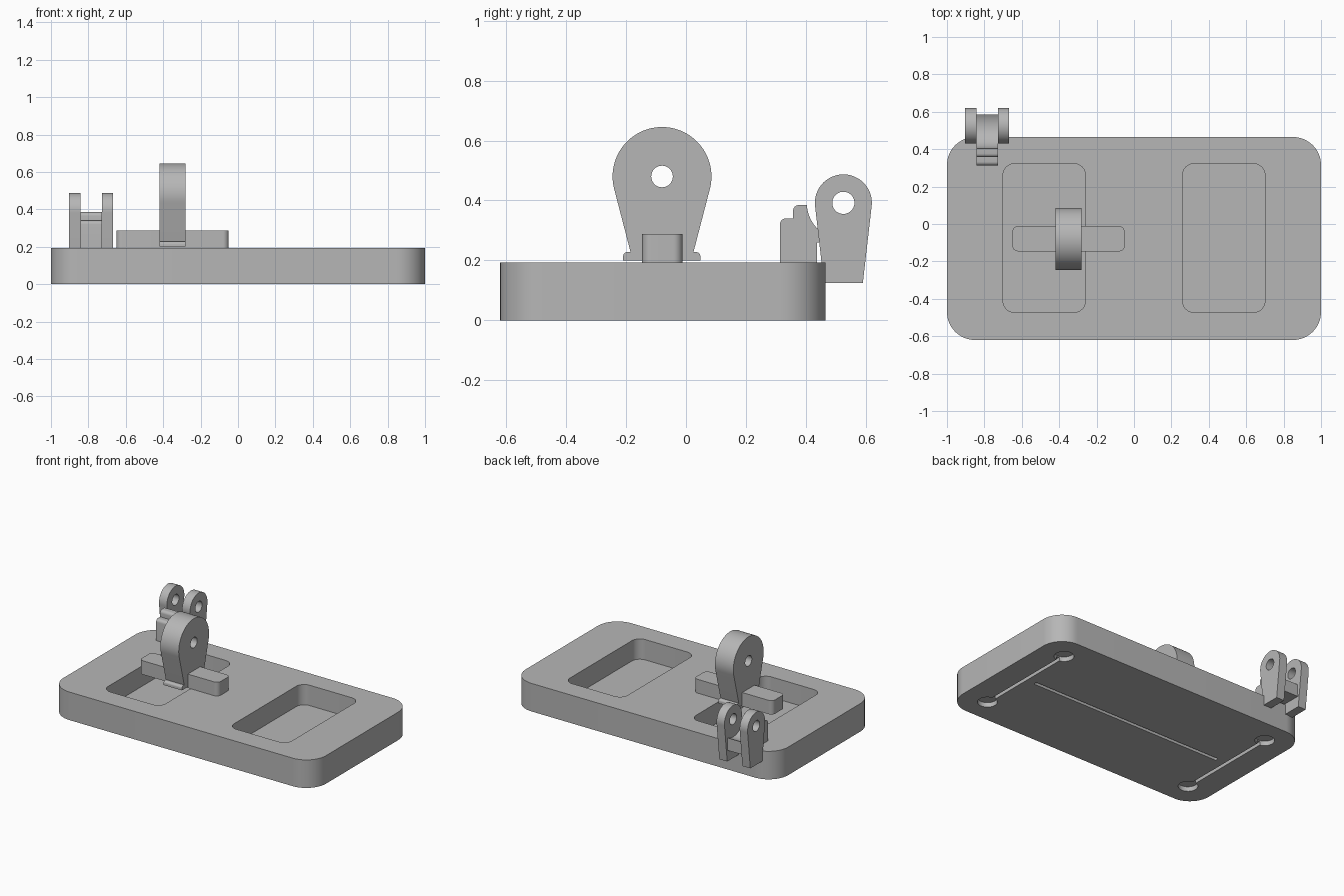
import bpy, bmesh
from math import sin, cos, radians
from mathutils import Vector

if "Cube" in bpy.data.objects:
    bpy.data.objects.remove(bpy.data.objects["Cube"], do_unlink=True)

GREY = (0.47, 0.47, 0.47, 1.0)
grey = bpy.data.materials.new("plain_grey")
grey.use_nodes = True
grey.diffuse_color = GREY
grey.node_tree.nodes["Principled BSDF"].inputs["Base Color"].default_value = GREY


def arc(cx, cy, r, start, end, steps=16):
    """Points on an arc, angles in degrees."""
    angles = [radians(start + (end - start) * i / steps) for i in range(steps + 1)]
    return [(cx + r * cos(a), cy + r * sin(a)) for a in angles]


def rounded_rect(x0, x1, y0, y1, r):
    return (arc(x1 - r, y1 - r, r, 0, 90) + arc(x0 + r, y1 - r, r, 90, 180)
            + arc(x0 + r, y0 + r, r, 180, 270) + arc(x1 - r, y0 + r, r, 270, 360))


def circle(cx, cy, r):
    return arc(cx, cy, r, 0, 352.5, 47)


def prism(name, outline, low, high, axis="z"):
    """Extrude an outline: xy points along z, or yz points along x."""
    bm = bmesh.new()
    if axis == "z":
        points = [(a, b, low) for a, b in outline]
        offset = Vector((0, 0, high - low))
    else:
        points = [(low, a, b) for a, b in outline]
        offset = Vector((high - low, 0, 0))
    face = bm.faces.new([bm.verts.new(p) for p in points])
    ext = bmesh.ops.extrude_face_region(bm, geom=[face])
    moved = [v for v in ext["geom"] if isinstance(v, bmesh.types.BMVert)]
    bmesh.ops.translate(bm, verts=moved, vec=offset)
    bmesh.ops.remove_doubles(bm, verts=bm.verts, dist=1e-5)
    bmesh.ops.recalc_face_normals(bm, faces=bm.faces)
    mesh = bpy.data.meshes.new(name)
    bm.to_mesh(mesh)
    bm.free()
    mesh.materials.append(grey)
    obj = bpy.data.objects.new(name, mesh)
    bpy.context.collection.objects.link(obj)
    return obj


def activate(obj):
    bpy.ops.object.select_all(action="DESELECT")
    obj.select_set(True)
    bpy.context.view_layer.objects.active = obj


def cut(obj, *cutters):
    """Subtract each cutter and discard it."""
    activate(obj)
    for cutter in cutters:
        mod = obj.modifiers.new("cut", "BOOLEAN")
        mod.operation, mod.solver, mod.object = "DIFFERENCE", "EXACT", cutter
        bpy.ops.object.modifier_apply(modifier=mod.name)
        bpy.data.objects.remove(cutter, do_unlink=True)


def smooth(obj):
    activate(obj)
    bpy.ops.object.shade_smooth_by_angle(angle=radians(30))


# Base slab with two pockets in the top
MID_Y = -0.0775
base = prism("base", rounded_rect(-1, 1, -0.62, 0.465, 0.15), 0, 0.193)
for x0, x1 in ((-0.70, -0.26), (0.26, 0.70)):
    cut(base, prism("pocket", rounded_rect(x0, x1, -0.472, 0.322, 0.06), 0.053, 0.3))

# Underside: round recesses joined by narrow grooves, and a long centre groove
for x in (-0.817, 0.817):
    cut(base, prism("groove", rounded_rect(x - 0.012, x + 0.012, MID_Y - 0.372,
                                           MID_Y + 0.372, 0.004), -0.1, 0.025))
    for side in (-1, 1):
        cut(base, prism("recess", circle(x, MID_Y + side * 0.372, 0.062), -0.1, 0.032))
cut(base, prism("groove", rounded_rect(-0.74, 0.74, MID_Y - 0.012, MID_Y + 0.012, 0.01),
                -0.1, 0.025))
smooth(base)

# Crossbar lying over the pocket
smooth(prism("crossbar", rounded_rect(-0.65, -0.05, -0.146, -0.012, 0.03), 0.193, 0.288))

# Upright teardrop lug with a small foot
lug_outline = (arc(-0.08, 0.48, 0.165, -15, 195, 48)
               + [(-0.185, 0.228)] + arc(-0.195, 0.213, 0.015, 90, 180, 6)
               + [(-0.21, 0.2), (0.048, 0.2)]
               + arc(0.033, 0.213, 0.015, 0, 90, 6) + [(0.025, 0.228)])
lug = prism("lug", lug_outline, -0.42, -0.28, "x")
cut(lug, prism("lug_hole", circle(-0.08, 0.48, 0.036), -0.6, -0.1, "x"))
smooth(lug)

# Clevis ears at the back edge
PIN = (0.525, 0.392)
for name, x0 in (("right_ear", -0.903), ("left_ear", -0.727)):
    ear_outline = arc(*PIN, 0.095, -7, 187, 40) + [(0.46, 0.125), (0.59, 0.125)]
    ear = prism(name, ear_outline, x0, x0 + 0.06, "x")
    cut(ear, prism("ear_hole", circle(*PIN, 0.037), x0 - 0.1, x0 + 0.2, "x"))
    smooth(ear)

# Stepped block between the ears, hollowed around the pin line
block_outline = ([(0.437, 0.193), (0.313, 0.193)]
                 + arc(0.333, 0.32, 0.02, 180, 90, 6) + [(0.357, 0.34)]
                 + arc(0.377, 0.365, 0.02, 180, 90, 6)
                 + arc(*PIN, 0.122, 183, 299, 28)
                 + [(0.585, 0.2), (0.455, 0.2), (0.455, 0.26), (0.437, 0.26)])
smooth(prism("hinge_block", block_outline, -0.843, -0.727, "x"))
